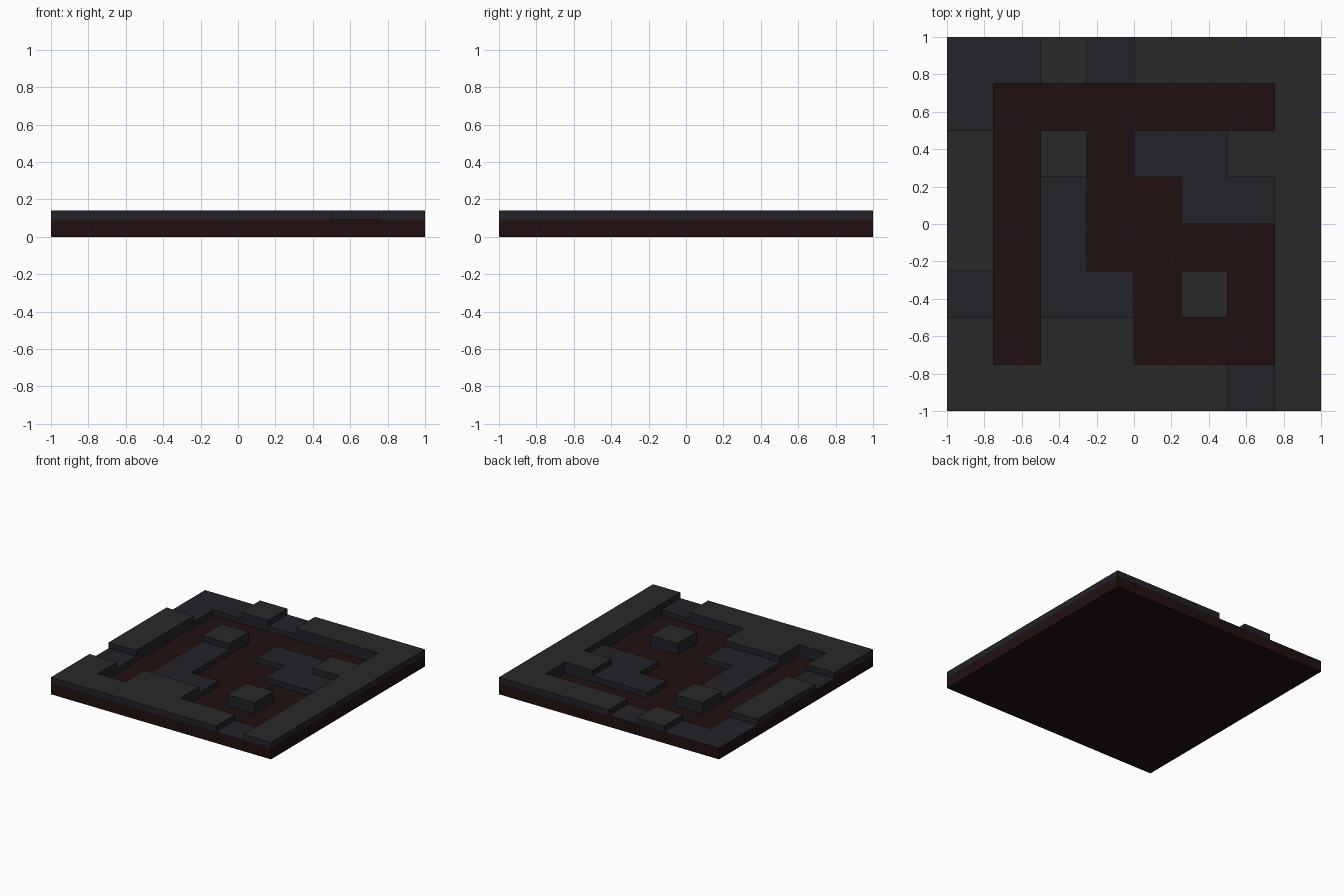
import bpy, bmesh

if "Cube" in bpy.data.objects:
    bpy.data.objects.remove(bpy.data.objects["Cube"])

# Tile map seen from above, back row first: R = sunken floor, B = low tile, G = raised tile
ROWS = ["BBGBGGGG",
        "BRRRRRRG",
        "GRGRBBGG",
        "GRBRRBBG",
        "GRBRRRRG",
        "BRBBRGRG",
        "GRGGRRRG",
        "GGGGGGBG"]
N = 8
CELL = 2 / N
FLOOR, LOW, HIGH = 0.048, 0.092, 0.14


def material(name, rgb):
    m = bpy.data.materials.new(name)
    m.diffuse_color = (*rgb, 1)
    m.use_nodes = True
    m.node_tree.nodes["Principled BSDF"].inputs["Base Color"].default_value = m.diffuse_color
    return m


RED = material("dark_red", (0.014, 0.005, 0.005))
BLUE = material("dark_blue_grey", (0.0165, 0.016, 0.022))
GREY = material("dark_grey", (0.022, 0.022, 0.022))


def cells(kinds):
    return {(c, N - 1 - r) for r in range(N) for c in range(N) if ROWS[r][c] in kinds}


def layer(name, filled, tops, z0, z1, mats, bottom=False):
    """Stepped layer: mats = top, inner wall, outer wall; only exposed faces are made."""
    bm = bmesh.new()

    def face(points, slot):
        f = bm.faces.new([bm.verts.new((x * CELL - 1, y * CELL - 1, z)) for x, y, z in points])
        f.material_index = slot

    for i, j in sorted(filled):
        ring = [(i, j), (i + 1, j), (i + 1, j + 1), (i, j + 1)]
        if (i, j) in tops:
            face([(x, y, z1) for x, y in ring], 0)
        if bottom:
            face([(x, y, z0) for x, y in reversed(ring)], 0)
        # Walls wherever the neighbouring cell is lower
        for k, (dx, dy) in enumerate([(0, -1), (1, 0), (0, 1), (-1, 0)]):
            n = (i + dx, j + dy)
            if n in filled:
                continue
            a, b = ring[k], ring[(k + 1) % 4]
            inside = 0 <= n[0] < N and 0 <= n[1] < N
            face([(*a, z0), (*b, z0), (*b, z1), (*a, z1)], 1 if inside else 2)
    bmesh.ops.remove_doubles(bm, verts=bm.verts, dist=1e-5)
    me = bpy.data.meshes.new(name)
    bm.to_mesh(me)
    bm.free()
    for m in mats:
        me.materials.append(m)
    ob = bpy.data.objects.new(name, me)
    bpy.context.collection.objects.link(ob)


# Red slab with the exposed sunken floor
layer("base_slab", cells("RBG"), cells("R"), 0, FLOOR, (RED, RED, RED), bottom=True)
# Low tiles, also carrying the raised ones; the slab's red rim continues outside
layer("low_tiles", cells("BG"), cells("B"), FLOOR, LOW, (BLUE, BLUE, RED))
# Raised tiles
layer("raised_tiles", cells("G"), cells("G"), LOW, HIGH, (GREY, BLUE, BLUE))
